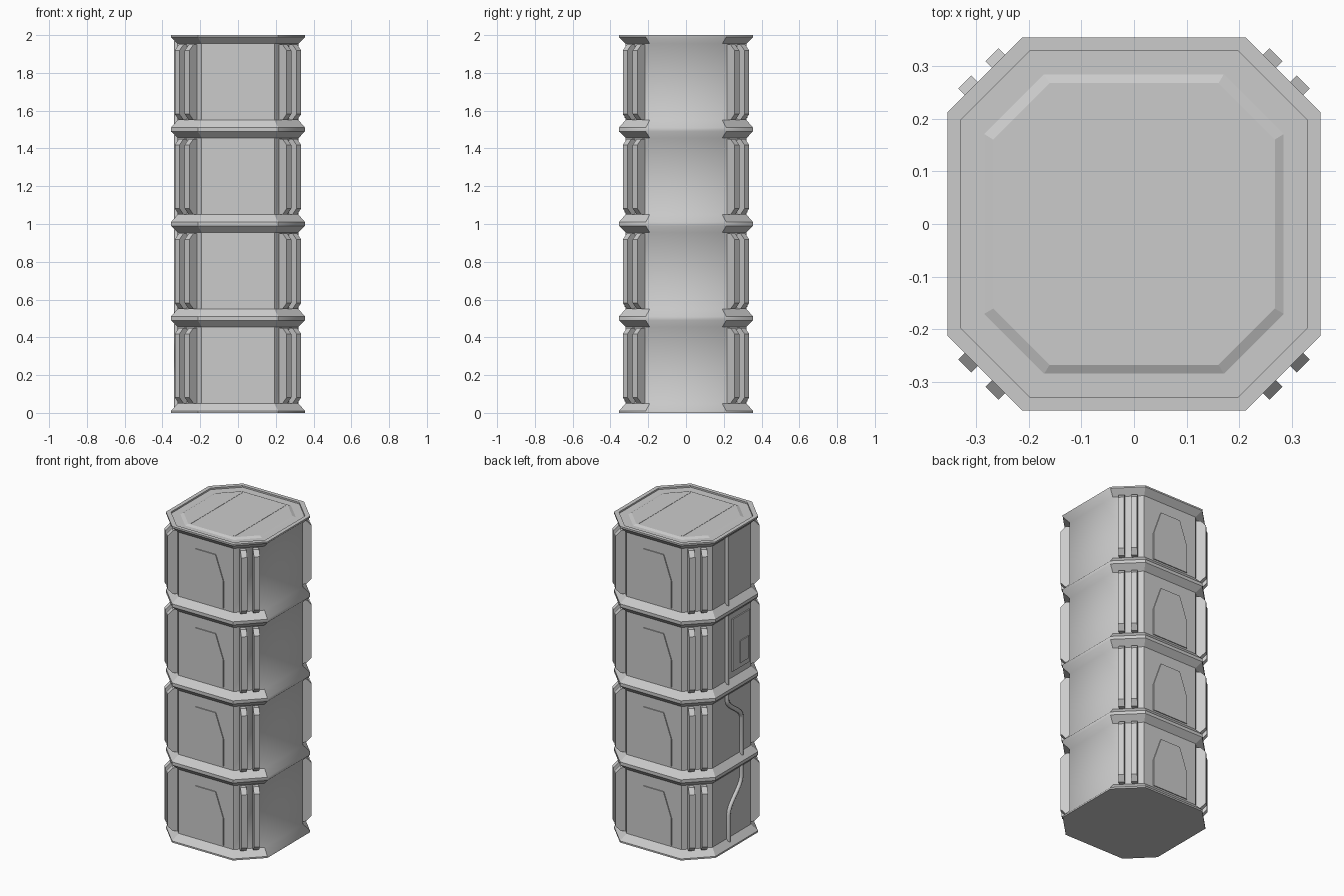
import bpy, bmesh, math
from mathutils import Matrix, Vector

if "Cube" in bpy.data.objects:
    bpy.data.objects.remove(bpy.data.objects["Cube"])


def make_object(name, bm):
    bmesh.ops.recalc_face_normals(bm, faces=bm.faces)
    me = bpy.data.meshes.new(name)
    bm.to_mesh(me)
    bm.free()
    ob = bpy.data.objects.new(name, me)
    bpy.context.collection.objects.link(ob)
    return ob


def octagon(r, z):
    c = r * 0.6
    return [(r, -c, z), (r, c, z), (c, r, z), (-c, r, z),
            (-r, c, z), (-r, -c, z), (-c, -r, z), (c, -r, z)]


def loft(name, profile):
    """Stack octagons of (radius, height) and cap both ends."""
    bm = bmesh.new()
    rings = [[bm.verts.new(p) for p in octagon(r, z)] for r, z in profile]
    for a, b in zip(rings, rings[1:]):
        for i in range(8):
            j = (i + 1) % 8
            bm.faces.new((a[i], a[j], b[j], b[i]))
    bm.faces.new(rings[0][::-1])
    bm.faces.new(rings[-1])
    return make_object(name, bm)


def prism(name, outline, depth, matrix):
    """Extrude a flat outline (local x, y) along local z, then place it."""
    bm = bmesh.new()
    face = bm.faces.new([bm.verts.new((x, y, 0)) for x, y in outline])
    ext = bmesh.ops.extrude_face_region(bm, geom=[face])
    top = [v for v in ext['geom'] if isinstance(v, bmesh.types.BMVert)]
    bmesh.ops.translate(bm, verts=top, vec=(0, 0, depth))
    bm.transform(matrix)
    return make_object(name, bm)


def rect(x0, x1, y0, y1):
    return [(x0, y0), (x1, y0), (x1, y1), (x0, y1)]


def frame(x, y, z, origin):
    m = Matrix((x, y, z)).transposed().to_4x4()
    m.translation = Vector(origin)
    return m


BODY = [(0.355, 0), (0.355, 0.01), (0.32, 0.05), (0.32, 0.455), (0.355, 0.49), (0.355, 0.5)]
RIB = [(0.35, 0.05), (0.388, 0.05), (0.419, 0.082), (0.419, 0.418), (0.388, 0.45), (0.35, 0.45)]
ARCH = [(-0.125, 0.06), (0.125, 0.06), (0.125, 0.23), (0.07, 0.385), (-0.07, 0.385), (-0.125, 0.23)]
UP = Vector((0, 0, 1))

for s in range(4):
    z0 = 0.5 * s
    # octagonal segment; the top one carries the recessed lid
    profile = BODY + ([(0.33, 0.5), (0.33, 0.49), (0.285, 0.49), (0.268, 0.498)] if s == 3 else [])
    seg = loft("column_segment", [(r, z + z0) for r, z in profile])
    for f in seg.data.polygons:
        f.use_smooth = f.normal.x > 0.6

    # paired ribs on the four diagonal sides
    for k in range(4):
        a = math.radians(45 + 90 * k)
        out = Vector((math.cos(a), math.sin(a), 0))
        side = out.cross(UP)
        for t in (-0.037, 0.037):
            prism("corner_rib", RIB, 0.035,
                  frame(out, UP, side, side * (t - 0.0175) + UP * z0))

    # raised arched plates on front and back
    for d in (-1, 1):
        out = Vector((0, d, 0))
        prism("arch_plate", ARCH, 0.01,
              frame(UP.cross(out), UP, out, (0, d * 0.316, z0)))

# lid strips
for x in (-0.152, 0.152):
    prism("lid_strip", rect(x - 0.005, x + 0.005, -0.255, 0.255), 0.003,
          Matrix.Translation((0, 0, 1.9965)))


# pipe running down the left side
def pipe(points):
    cu = bpy.data.curves.new("side_pipe", 'CURVE')
    cu.dimensions = '3D'
    cu.bevel_depth = 0.014
    cu.bevel_resolution = 1
    cu.use_fill_caps = True
    sp = cu.splines.new('POLY')
    sp.points.add(len(points) - 1)
    for p, (y, z) in zip(sp.points, points):
        p.co = (-0.325, y, z, 1)
    bpy.context.collection.objects.link(bpy.data.objects.new("side_pipe", cu))


def bend(y0, y1, za, zb, n=8):
    return [(y0 + (y1 - y0) * (1 - math.cos(math.pi * i / n)) / 2, za + (zb - za) * i / n)
            for i in range(n + 1)]


pipe([(0.055, 1.97), (0.055, 1.53)])
pipe([(0.055, 1.47), (0.055, 1.03)])
pipe([(0.055, 0.97)] + bend(0.055, -0.09, 0.93, 0.77) + [(-0.09, 0.53)])
pipe([(-0.09, 0.47)] + bend(-0.09, 0.04, 0.40, 0.2) + [(0.04, 0.03)])

# access panel beside the pipe
left = frame(Vector((0, -1, 0)), UP, Vector((-1, 0, 0)), (-0.316, 0, 1))
prism("access_panel", rect(0.0, 0.17, 0.09, 0.42), 0.012, left)
prism("access_panel_inset", rect(0.07, 0.155, 0.12, 0.26), 0.018, left)
